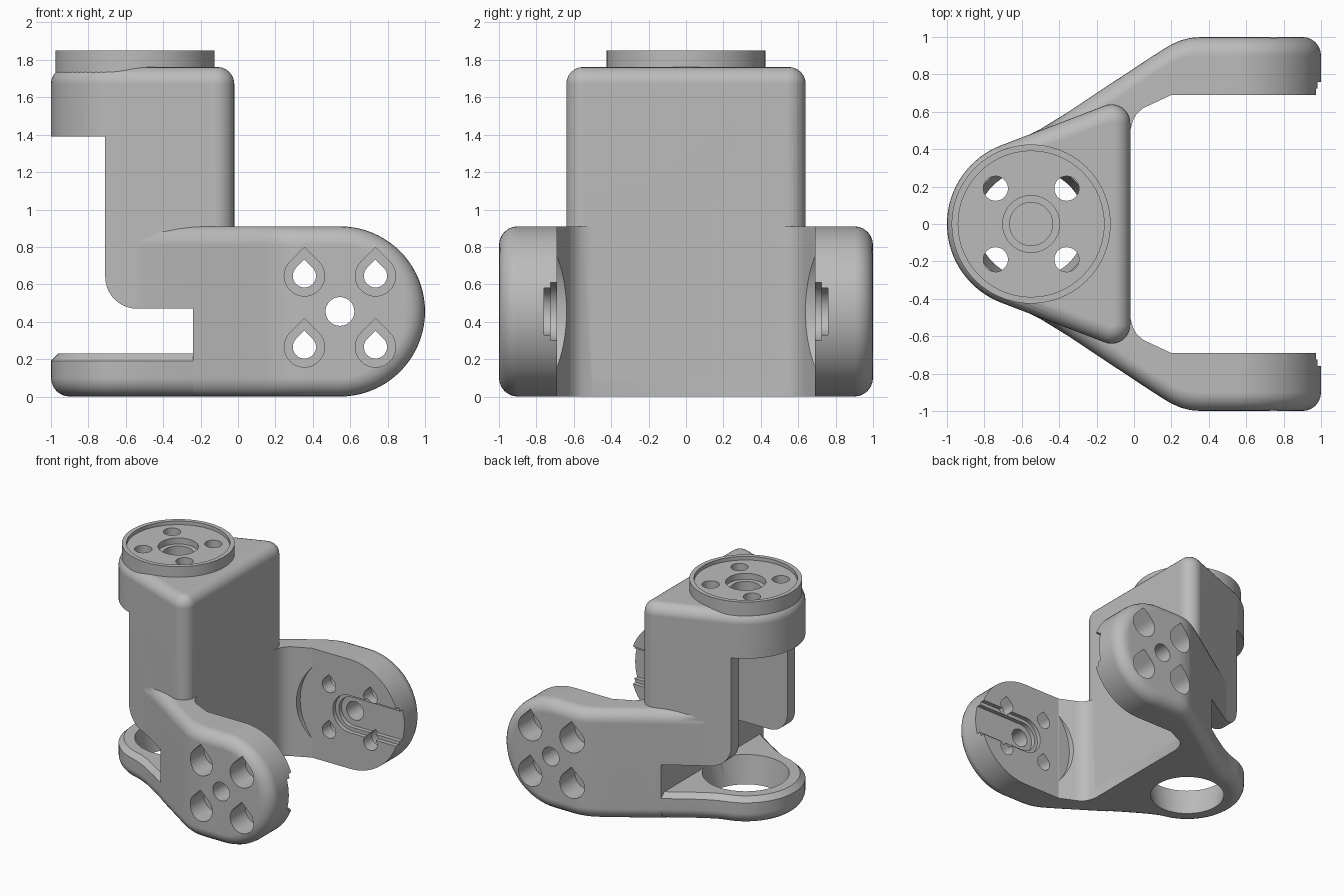
import bpy, bmesh
from math import sin, cos, acos, atan2, hypot, radians, pi

cube = bpy.data.objects.get("Cube")
if cube:
    bpy.data.objects.remove(cube)

grey = bpy.data.materials.new("plain grey")
grey.use_nodes = True
grey.diffuse_color = (0.5, 0.5, 0.5, 1)
grey.node_tree.nodes["Principled BSDF"].inputs["Base Color"].default_value = (0.5, 0.5, 0.5, 1)

AX = -0.55            # vertical pivot axis
PX, PZ, R = 0.545, 0.455, 0.455   # horizontal pivot axis and arm radius


def loft(name, rings, strip_caps=False):
    """Solid through equal-length closed rings of points."""
    bm = bmesh.new()
    vs = [[bm.verts.new(p) for p in ring] for ring in rings]
    n = len(vs[0])
    for a, b in zip(vs, vs[1:]):
        for i in range(n):
            j = (i + 1) % n
            bm.faces.new((a[i], a[j], b[j], b[i]))
    for ring in (vs[0], vs[-1]):
        if strip_caps:      # curved cap, sewn top to bottom
            for i in range(n // 2):
                quad = [ring[i], ring[i + 1], ring[n - 2 - i], ring[n - 1 - i]]
                bm.faces.new(list(dict.fromkeys(quad)))
        else:
            bm.faces.new(ring)
    bmesh.ops.recalc_face_normals(bm, faces=bm.faces)
    mesh = bpy.data.meshes.new(name)
    bm.to_mesh(mesh)
    bm.free()
    mesh.materials.append(grey)
    obj = bpy.data.objects.new(name, mesh)
    bpy.context.collection.objects.link(obj)
    return obj


def arc(cx, cy, r, a0, a1, n):
    return [(cx + r * cos(radians(a0 + (a1 - a0) * i / n)),
             cy + r * sin(radians(a0 + (a1 - a0) * i / n))) for i in range(n + 1)]


def circle(cx, cy, r, n=64):
    return arc(cx, cy, r, 0, 360, n)[:-1]


def upright(name, *layers):
    """Loft of (outline, z) layers along z."""
    return loft(name, [[(x, y, z) for x, y in pts] for pts, z in layers])


def across(name, pts, y0, y1):
    """Prism of an x-z outline along y."""
    return loft(name, [[(x, y, z) for x, z in pts] for y in (y0, y1)])


def combine(body, tool, operation):
    mod = body.modifiers.new("join", 'BOOLEAN')
    mod.operation, mod.object, mod.solver = operation, tool, 'EXACT'
    bpy.context.view_layer.objects.active = body
    bpy.ops.object.modifier_apply(modifier=mod.name)
    bpy.data.objects.remove(tool)


def interp(knots, x):
    for (xa, ya), (xb, yb) in zip(knots, knots[1:]):
        if x <= xb:
            return ya + (yb - ya) * max(0, x - xa) / (xb - xa)
    return knots[-1][1]


def fillet(r, steps=6):
    """(depth from outer face, inset) pairs of a quarter round."""
    return [(r * (1 - cos(pi / 2 * k / steps)), r * (1 - sin(pi / 2 * k / steps)))
            for k in range(steps + 1)]


# Column: rounded triangle, filleted at the top
def triangle(r1, r2):
    cx, cy = -0.12, 0.54
    dx = cx - AX
    t = (atan2(cy, dx) + acos((r1 - r2) / hypot(dx, cy))) * 180 / pi
    return (arc(AX, 0, r1, t, 360 - t, 32) + arc(cx, -cy, r2, -t, 0, 12)
            + arc(cx, cy, r2, 0, t, 12))


layers = [(triangle(0.45 - i, 0.1), 0.001 + d) for d, i in fillet(0.1)]
layers += [(triangle(0.45 - i, 0.1 - i), 1.762 - d) for d, i in reversed(fillet(0.09))]
body = upright("bracket_body", *layers)

# Fork arms: rounded outer edges, flared outer and inner walls
outer = [(-0.72, 0.41), (-0.6, 0.458), (-0.505, 0.505), (-0.35, 0.6), (-0.185, 0.71),
         (0.08, 0.885), (0.15, 0.93), (0.2, 0.96), (0.25, 0.982), (0.3, 0.995), (0.36, 1)]
inner = [(-0.72, -0.05), (-0.025, -0.05), (-0.02, 0.5), (-0.005, 0.555),
         (0.015, 0.59), (0.05, 0.62), (0.2, 0.69), (0.3, 0.69)]
stations = sorted({x for x, y in outer + inner})


def arm_ring(inset, side, wall):
    top = [(x, PZ + R - inset) for x in stations] + arc(PX, PZ, R - inset, 90, 0, 20)
    pts = top + [(x, 2 * PZ - z) for x, z in reversed(top[:-1])]
    return [(x, side * wall(x), z) for x, z in pts]


for side in (1, -1):
    rings = [arm_ring(i, side, lambda x, d=d: interp(outer, x) - d) for d, i in fillet(0.1)]
    rings.append(arm_ring(0, side, lambda x: interp(inner, x)))
    combine(body, loft("arm", rings, strip_caps=True), 'UNION')

# Clearance in front of the column, and the pocket between its side walls
profile = ([(-1.2, -0.1), (-0.24, -0.1), (-0.24, 0.47)] + arc(-0.54, 0.64, 0.17, 270, 180, 10)
           + [(-0.71, 1.39), (-1.2, 1.39)])
combine(body, across("clearance", profile, -1.2, 1.2), 'DIFFERENCE')
pocket = [(-1.2, -0.1), (-0.24, -0.1), (-0.24, 1.39), (-1.2, 1.39)]
combine(body, across("pocket", pocket, -0.32, 0.32), 'DIFFERENCE')


# Base ring plate, rounded below and chamfered above
def plate(d):
    flare = [(x, y - 1.15 * d) for x, y in outer if -0.6 <= x < -0.1]
    return (list(reversed(flare)) + arc(AX, 0, 0.45 - d, 110, 250, 36)
            + [(x, -y) for x, y in flare])


layers = [(plate(i), d) for d, i in fillet(0.1)] + [(plate(0), 0.19), (plate(0.04), 0.23)]
combine(body, upright("base_plate", *layers), 'UNION')
combine(body, upright("base_hole", (circle(AX, 0, 0.288), -0.01),
                      (circle(AX, 0, 0.33), 0.24)), 'DIFFERENCE')

# Top turntable with rim, centre bore and screw holes
combine(body, upright("turntable", (circle(AX, 0, 0.425, 96), 1.6),
                      (circle(AX, 0, 0.425, 96), 1.85)), 'UNION')
for r, z in ((0.39, 1.82), (0.152, 1.77), (0.115, 1.6)):
    combine(body, upright("bore", (circle(AX, 0, r), z), (circle(AX, 0, r), 2)), 'DIFFERENCE')
for sx in (1, -1):
    for sy in (1, -1):
        hole = circle(AX + sx * 0.19, sy * 0.19, 0.066, 32)
        combine(body, upright("screw_hole", (hole, 1.2), (hole, 2)), 'DIFFERENCE')


# Arm details: round relief, stepped slot, pivot hole, teardrop screw holes
def slot(h):
    return arc(PX, PZ, h, 90, 270, 20) + [(1.2, PZ - h), (1.2, PZ + h)]


def teardrop(x, z, r):
    return arc(x, z, r, 135, 405, 24) + [(x, z + r * 1.414)]


for side in (1, -1):
    cuts = [(circle(PX, PZ, 0.455, 96), 0.4, 0.6895), (slot(0.155), 0.5, 0.725),
            (slot(0.125), 0.5, 0.76), (circle(PX, PZ, 0.077, 32), 0.5, 1.1)]
    for sx in (1, -1):
        for sz in (1, -1):
            x, z = PX + sx * 0.19, PZ + sz * 0.19
            cuts += [(teardrop(x, z, 0.062), 0.5, 1.1), (teardrop(x, z, 0.108), 0.8, 1.1)]
    for pts, y0, y1 in cuts:
        combine(body, across("arm_cut", pts, side * y0, side * y1), 'DIFFERENCE')

# Smooth fillets, flat walls
bpy.ops.object.select_all(action='DESELECT')
body.select_set(True)
bpy.context.view_layer.objects.active = body
bpy.ops.object.shade_smooth_by_angle(angle=radians(25))
body.modifiers.new("clean normals", 'WEIGHTED_NORMAL').keep_sharp = True
